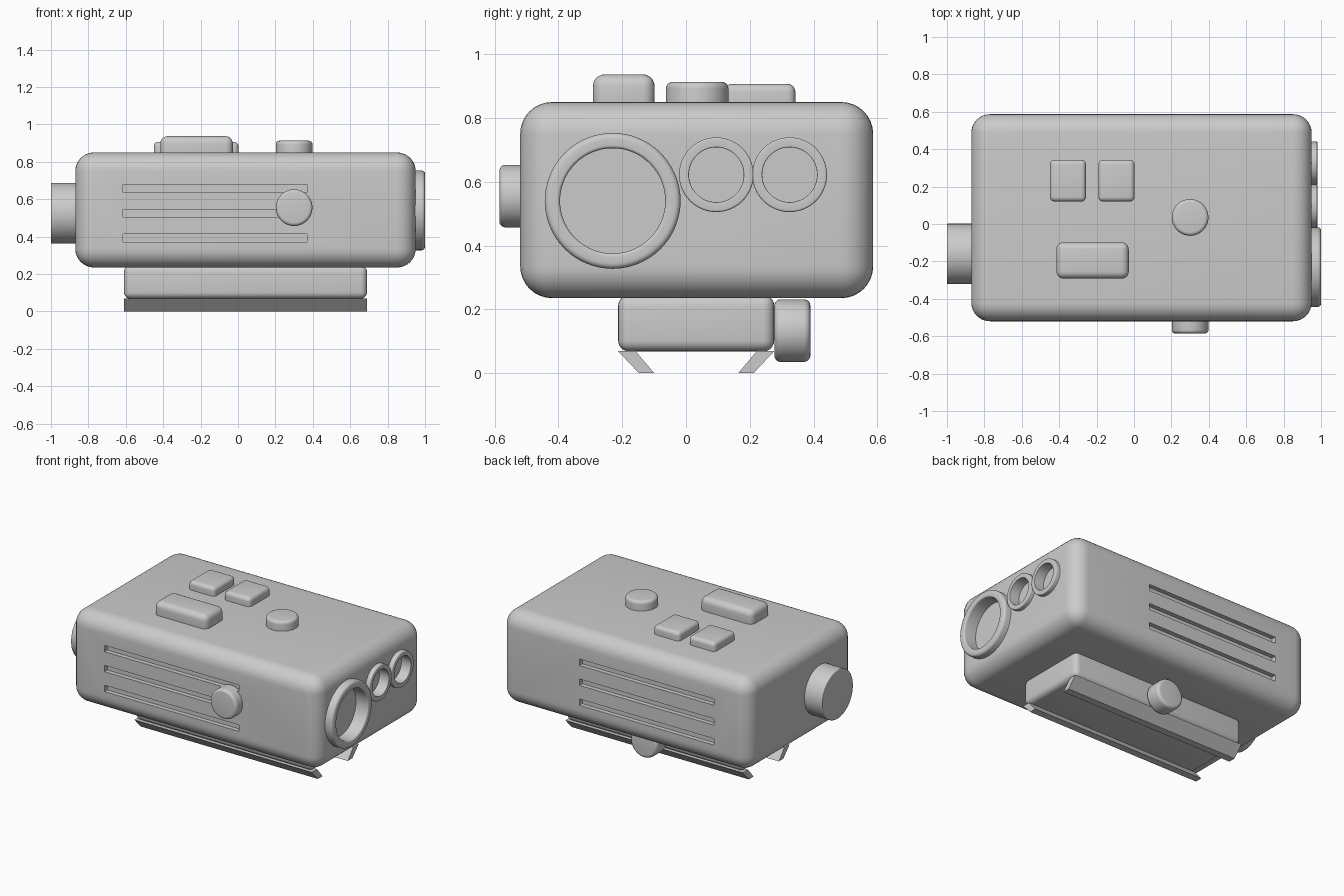
import bpy, bmesh, math
from mathutils import Matrix, Vector

if "Cube" in bpy.data.objects:
    bpy.data.objects.remove(bpy.data.objects["Cube"])


def finish(bm, name):
    bmesh.ops.recalc_face_normals(bm, faces=bm.faces)
    me = bpy.data.meshes.new(name)
    bm.to_mesh(me)
    bm.free()
    ob = bpy.data.objects.new(name, me)
    bpy.context.collection.objects.link(ob)
    return ob


def smooth(ob):
    bpy.ops.object.select_all(action='DESELECT')
    ob.select_set(True)
    bpy.context.view_layer.objects.active = ob
    bpy.ops.object.shade_smooth_by_angle(angle=math.radians(35))


def add_box(bm, lo, hi):
    lo, hi = Vector(lo), Vector(hi)
    m = Matrix.Translation((lo + hi) / 2) @ Matrix.Diagonal((*(hi - lo), 1))
    bmesh.ops.create_cube(bm, size=1, matrix=m)


def box(name, lo, hi, r, seg=5):
    bm = bmesh.new()
    add_box(bm, lo, hi)
    bmesh.ops.bevel(bm, geom=bm.edges[:], offset=r, segments=seg,
                    profile=0.5, affect='EDGES')
    ob = finish(bm, name)
    smooth(ob)
    return ob


def add_lathe(bm, profile, origin, axis, closed=False, n=64):
    # revolve (distance, radius) points about an axis
    rot = Vector((0, 0, 1)).rotation_difference(Vector(axis)).to_matrix()
    rings = [[bm.verts.new(Vector(origin) + rot @ Vector(
        (r * math.cos(2 * math.pi * i / n), r * math.sin(2 * math.pi * i / n), h)))
        for i in range(n)] for h, r in profile]
    pairs = list(zip(rings, rings[1:]))
    if closed:
        pairs.append((rings[-1], rings[0]))
    else:
        bm.faces.new(rings[0])
        bm.faces.new(rings[-1])
    for a, b in pairs:
        for i in range(n):
            j = (i + 1) % n
            bm.faces.new((a[i], a[j], b[j], b[i]))


def lathe(name, *args, **kw):
    bm = bmesh.new()
    add_lathe(bm, *args, **kw)
    ob = finish(bm, name)
    smooth(ob)
    return ob


def arc(h, r, b, a0, a1, n=5):
    return [(h + b * math.sin(t), r + b * math.cos(t)) for t in
            (math.radians(a0 + (a1 - a0) * i / n) for i in range(n + 1))]


def button(name, origin, axis, r, h, b, both=False):
    start = arc(b, r - b, b, -90, 0) if both else [(-0.02, r)]
    lathe(name, start + arc(h - b, r - b, b, 0, 90), origin, axis)


# lens list: name, y, z, outer radius, inner radius, front x, outer and inner rounding
lenses = [("main_lens", -0.23, 0.54, 0.213, 0.165, 1.0, 0.018, 0.01),
          ("small_lens_a", 0.095, 0.622, 0.117, 0.086, 0.98, 0.006, 0.003),
          ("small_lens_b", 0.325, 0.622, 0.117, 0.086, 0.98, 0.006, 0.003)]

# body with lens wells and side vents cut in
body = box("body", (-0.87, -0.52, 0.235), (0.95, 0.587, 0.85), 0.1, 8)
cut = bmesh.new()
for z in (0.393, 0.525, 0.657):
    for y0, y1 in ((-0.6, -0.49), (0.557, 0.7)):
        add_box(cut, (-0.615, y0, z - 0.021), (0.37, y1, z + 0.021))
for _, y, z, ro, ri, *_ in lenses:
    add_lathe(cut, [(0, ri + 0.008), (0.2, ri + 0.008)], (0.91, y, z), (1, 0, 0))
cutter = finish(cut, "cutter")
cutter.hide_render = True
mod = body.modifiers.new("cut", 'BOOLEAN')
mod.operation, mod.solver, mod.object = 'DIFFERENCE', 'EXACT', cutter
bpy.context.view_layer.objects.active = body
bpy.ops.object.modifier_apply(modifier="cut")
bpy.data.objects.remove(cutter)
smooth(body)

# lens rims
for name, y, z, ro, ri, x, bo, bi in lenses:
    h = x - 0.9
    prof = [(0, ro)] + arc(h - bo, ro - bo, bo, 0, 90) \
        + arc(h - bi, ri + bi, bi, 90, 180) + [(0, ri)]
    lathe(name, prof, (0.9, y, z), (1, 0, 0), closed=True)

# round controls
button("end_cap", (-0.87, -0.16, 0.525), (-1, 0, 0), 0.162, 0.13, 0.005)
button("side_button", (0.3, -0.52, 0.555), (0, -1, 0), 0.098, 0.065, 0.018)
button("top_button", (0.3, 0.035, 0.85), (0, 0, 1), 0.098, 0.063, 0.02)
button("mount_screw", (0.04, 0.277, 0.133), (0, 1, 0), 0.098, 0.113, 0.02, both=True)

# top keys
box("wide_key", (-0.415, -0.292, 0.80), (-0.028, -0.098, 0.937), 0.038)
for i, x in enumerate((-0.45, -0.19)):
    box("square_key_%d" % i, (x, 0.12, 0.80), (x + 0.193, 0.343, 0.907), 0.025)

# mount block and angled clamp rails
box("mount_block", (-0.61, -0.213, 0.068), (0.69, 0.277, 0.245), 0.035)
for side in (-1, 1):
    bm = bmesh.new()
    pts = [(0.245, 0.069), (0.19, 0.069), (0.132, 0), (0.18, 0)]
    f = bm.faces.new([bm.verts.new((-0.61, 0.032 + side * y, z)) for y, z in pts])
    g = bmesh.ops.extrude_face_region(bm, geom=[f])["geom"]
    bmesh.ops.translate(bm, vec=(1.3, 0, 0),
                        verts=[v for v in g if isinstance(v, bmesh.types.BMVert)])
    finish(bm, "clamp_rail_" + ("front" if side < 0 else "back"))
